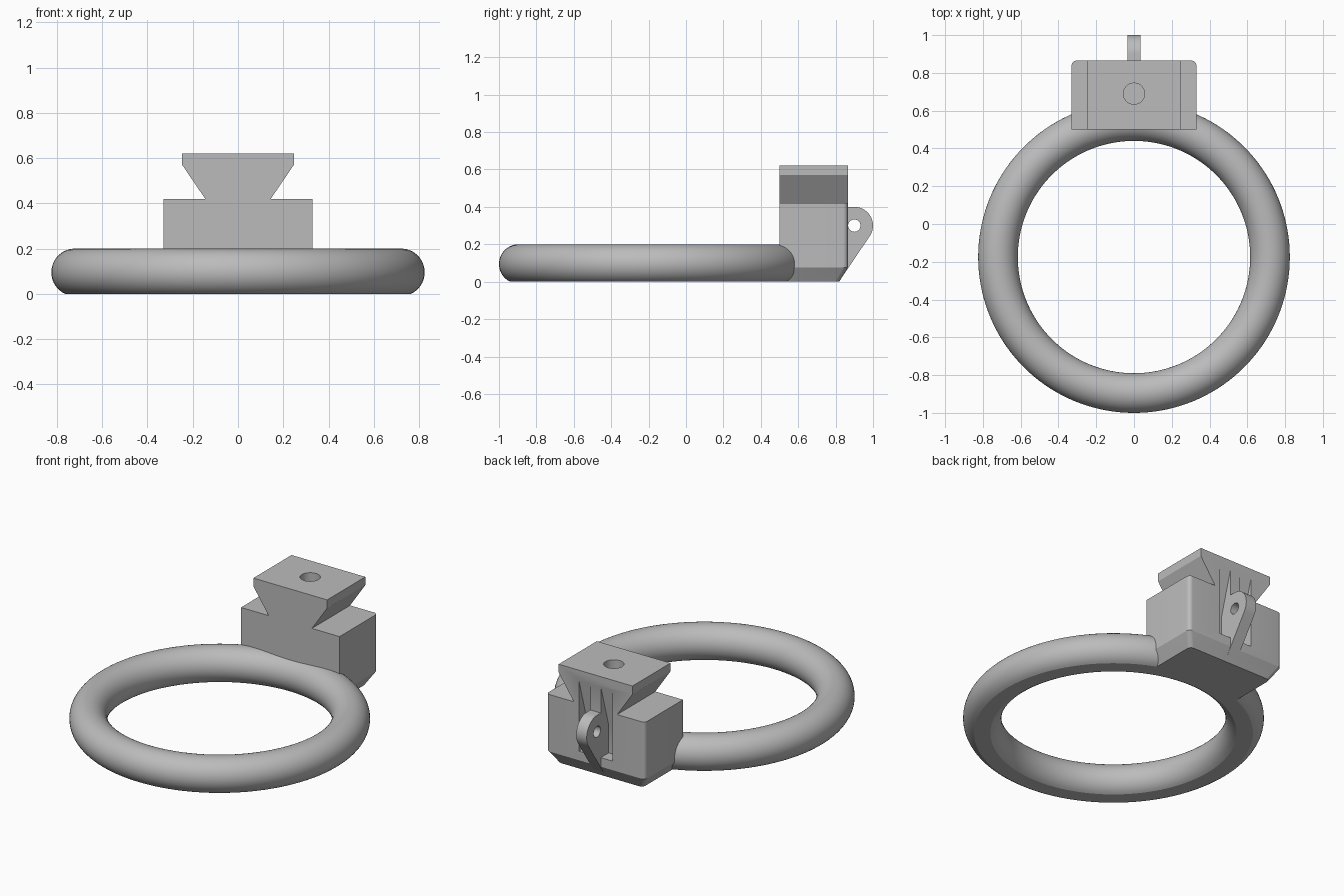
import bpy, bmesh, math
from mathutils import Vector

if "Cube" in bpy.data.objects:
    bpy.data.objects.remove(bpy.data.objects["Cube"])

grey = bpy.data.materials.new("plain grey")
grey.use_nodes = True
grey.diffuse_color = (0.5, 0.5, 0.5, 1)
grey.node_tree.nodes["Principled BSDF"].inputs["Base Color"].default_value = (0.5, 0.5, 0.5, 1)


def make(name, bm):
    bmesh.ops.recalc_face_normals(bm, faces=bm.faces)
    mesh = bpy.data.meshes.new(name)
    bm.to_mesh(mesh)
    bm.free()
    mesh.materials.append(grey)
    obj = bpy.data.objects.new(name, mesh)
    bpy.context.collection.objects.link(obj)
    return obj


def loft(name, sections):
    """Skin closed sections of equal length and cap both ends."""
    bm = bmesh.new()
    loops = [[bm.verts.new(p) for p in s] for s in sections]
    n = len(loops[0])
    for a, b in zip(loops, loops[1:]):
        for i in range(n):
            j = (i + 1) % n
            bm.faces.new((a[i], a[j], b[j], b[i]))
    bm.faces.new(loops[0])
    bm.faces.new(loops[-1])
    return make(name, bm)


def plate(name, profile, x0, x1):
    """Extrude a (y, z) profile along x."""
    return loft(name, [[(x, y, z) for y, z in profile] for x in (x0, x1)])


def circle(cx, cy, r, start=0, end=2 * math.pi, n=48, closed=True):
    steps = n if closed else n - 1
    return [(cx + r * math.cos(start + (end - start) * i / steps),
             cy + r * math.sin(start + (end - start) * i / steps)) for i in range(n)]


def boolean(obj, tool, operation):
    mod = obj.modifiers.new(operation.lower(), "BOOLEAN")
    mod.operation, mod.object, mod.solver = operation, tool, "EXACT"
    bpy.context.view_layer.objects.active = obj
    bpy.ops.object.modifier_apply(modifier=mod.name)
    bpy.data.objects.remove(tool)


def smooth(obj, degrees):
    bpy.ops.object.select_all(action="DESELECT")
    obj.select_set(True)
    bpy.context.view_layer.objects.active = obj
    bpy.ops.object.shade_smooth_by_angle(angle=math.radians(degrees))


# Ring: round tube with a flat underside
RING_Y, RING_R, TUBE_R, TUBE_Z = -0.175, 0.72, 0.105, 0.095
dip = math.asin(TUBE_Z / TUBE_R)
tube = circle(RING_R, TUBE_Z, TUBE_R, -dip, math.pi + dip, 40, closed=False)
bm = bmesh.new()
verts = [bm.verts.new((r, RING_Y, z)) for r, z in tube]
edges = [bm.edges.new((verts[i - 1], verts[i])) for i in range(len(verts))]
bmesh.ops.spin(bm, geom=verts + edges, cent=(0, RING_Y, 0), axis=(0, 0, 1),
               angle=2 * math.pi, steps=144, use_merge=True)
bmesh.ops.remove_doubles(bm, verts=bm.verts, dist=0.0001)
ring = make("ring", bm)
smooth(ring, 20)

# Mounting block: rounded back corners, tapered foot
FRONT, BACK, WIDE, FILLET = 0.5, 0.865, 0.33, 0.025


def block_section(z, inset):
    w, b = WIDE - inset, BACK - inset
    right = circle(w - FILLET, b - FILLET, FILLET, 0, math.pi / 2, 8, closed=False)
    left = [(-x, y) for x, y in reversed(right)]
    return [(x, y, z) for x, y in [(w, FRONT)] + right + left + [(-w, FRONT)]]


block = loft("mounting_block", [block_section(0, 0.045), block_section(0.075, 0),
                                block_section(0.42, 0)])

# Dovetail rail on top of the block
half = [(0.145, 0.4), (0.145, 0.42), (0.247, 0.57), (0.247, 0.62)]
outline = half + [(-x, z) for x, z in reversed(half)]
dovetail = loft("dovetail", [[(x, y, z) for x, z in outline] for y in (FRONT, BACK)])
boolean(block, dovetail, "UNION")

# Screw hole in the rail
hole = loft("hole_cutter", [[(x, y, z) for x, y in circle(0, 0.69, 0.056)] for z in (0.25, 0.7)])
boolean(block, hole, "DIFFERENCE")

# Clearance slots on both sides of the lug
slot = [(0.9, 0.56), (BACK, 0.56), (0.79, 0.3), (0.79, 0.13), (0.9, 0.13)]
for side in (-1, 1):
    boolean(block, plate("slot_cutter", slot, side * 0.035, side * 0.112), "DIFFERENCE")
smooth(block, 25)

# Hinge lug: rounded ear with a sloping underside and a pin hole
EAR = Vector((0.9, 0.3))
slope = math.atan2(0.24, 0.165) - math.pi / 2
ear_profile = circle(EAR.x, EAR.y, 0.1, slope, math.pi / 2, 24, closed=False)
ear_profile += [(0.78, 0.4), (0.78, 0.03), (0.838, 0.03)]
lug = plate("hinge_lug", ear_profile, -0.035, 0.035)
boolean(lug, plate("pin_cutter", circle(EAR.x, EAR.y, 0.033, n=32), -0.1, 0.1), "DIFFERENCE")
smooth(lug, 25)
